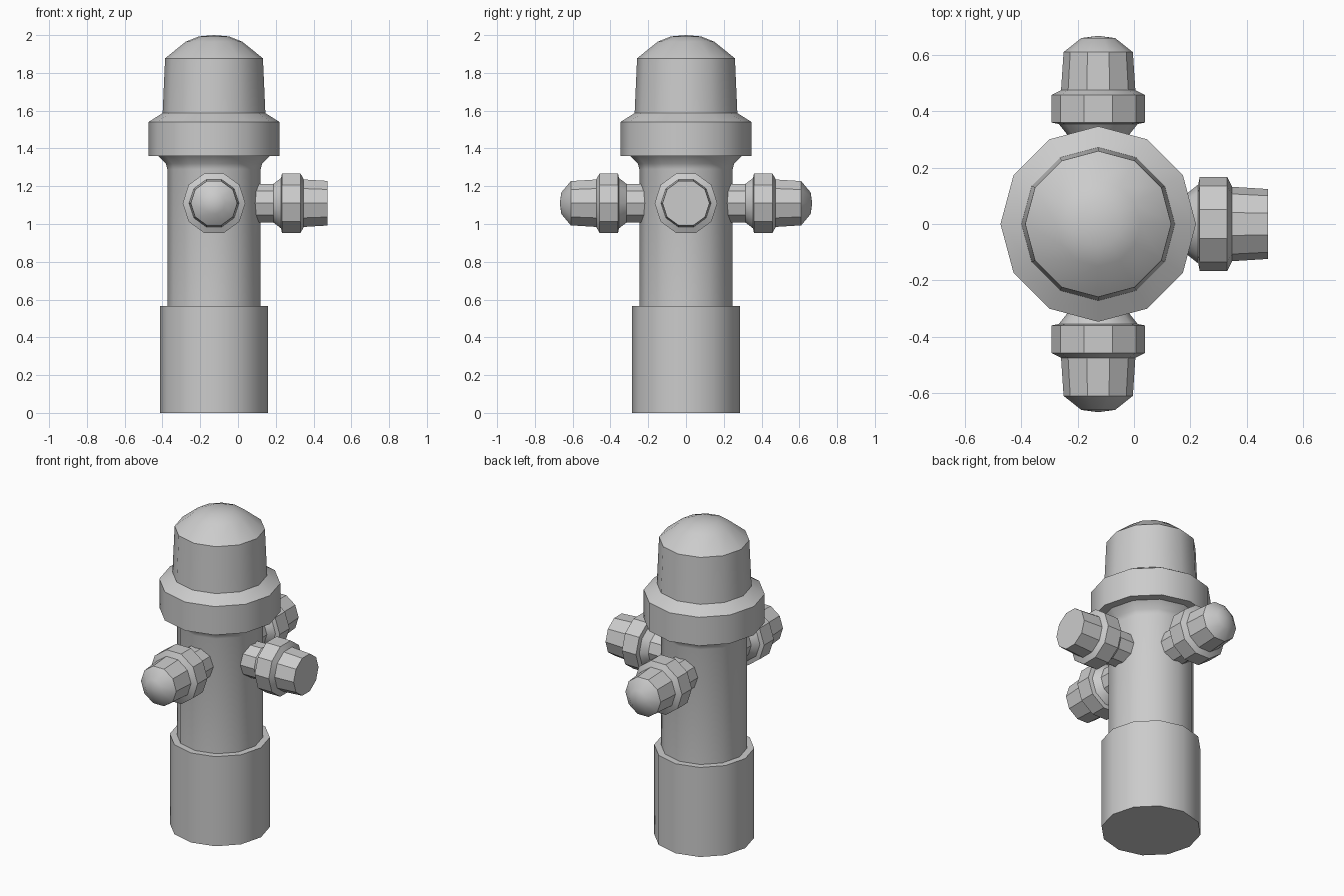
import bpy, bmesh, math
from mathutils import Matrix, Vector

if "Cube" in bpy.data.objects:
    bpy.data.objects.remove(bpy.data.objects["Cube"])

AXIS_X = -0.127      # centre line of the barrel
NOZZLE_Z = 1.11


def lathe(name, profile, sides, matrix):
    """Spin (radius, height) points around local z; radius 0 makes a pole."""
    bm = bmesh.new()
    rings = []
    for r, h in profile:
        if r == 0:
            rings.append([bm.verts.new((0, 0, h))])
        else:
            rings.append([bm.verts.new((r * math.cos(i * math.tau / sides),
                                        r * math.sin(i * math.tau / sides), h))
                          for i in range(sides)])
    for a, b in zip(rings, rings[1:]):
        for i in range(sides):
            j = (i + 1) % sides
            if len(a) == 1:
                bm.faces.new((a[0], b[j], b[i]))
            elif len(b) == 1:
                bm.faces.new((a[i], a[j], b[0]))
            else:
                bm.faces.new((a[i], a[j], b[j], b[i]))
    bm.transform(matrix)
    bmesh.ops.recalc_face_normals(bm, faces=bm.faces)
    mesh = bpy.data.meshes.new(name)
    bm.to_mesh(mesh)
    bm.free()
    obj = bpy.data.objects.new(name, mesh)
    bpy.context.collection.objects.link(obj)
    bpy.ops.object.select_all(action='DESELECT')
    obj.select_set(True)
    bpy.context.view_layer.objects.active = obj
    bpy.ops.object.shade_smooth_by_angle(angle=math.radians(33))
    return obj


upright = Matrix.Translation((AXIS_X, 0, 0))

# Wide foot with a small ledge
lathe("base", [(0, 0), (0.287, 0), (0.287, 0.565), (0.247, 0.565)], 12, upright)

# Barrel, flaring under the collar
lathe("barrel", [(0.247, 0.565), (0.247, 1.29), (0.255, 1.32), (0.295, 1.36)], 12, upright)

# Collar with a bevelled shoulder
lathe("collar", [(0.295, 1.36), (0.347, 1.36), (0.347, 1.54), (0.272, 1.587)], 12, upright)

# Tapered bonnet with a domed top
lathe("bonnet", [(0.272, 1.587), (0.259, 1.877), (0.15, 1.965),
                 (0.08, 1.993), (0, 2.0)], 12, upright)

# Outlets: neck and ring shared, caps differ
neck = [(0.108, 0.2), (0.108, 0.315), (0.14, 0.355)]
ring = [(0.14, 0.355), (0.166, 0.36), (0.166, 0.458), (0.132, 0.475)]
dome_cap = [(0.132, 0.475), (0.123, 0.61), (0.06, 0.66), (0, 0.668)]
flat_cap = [(0.132, 0.475), (0.124, 0.602), (0, 0.602)]

outlets = [("front", (0, -1, 0), dome_cap),
           ("back", (0, 1, 0), dome_cap),
           ("side", (1, 0, 0), flat_cap)]
for side, direction, cap in outlets:
    turn = Vector(direction).to_track_quat('Z', 'Y').to_matrix().to_4x4()
    place = Matrix.Translation((AXIS_X, 0, NOZZLE_Z)) @ turn
    lathe(side + "_outlet_neck", neck, 10, place)
    lathe(side + "_outlet_ring", ring, 10, place)
    lathe(side + "_outlet_cap", cap, 10, place)
